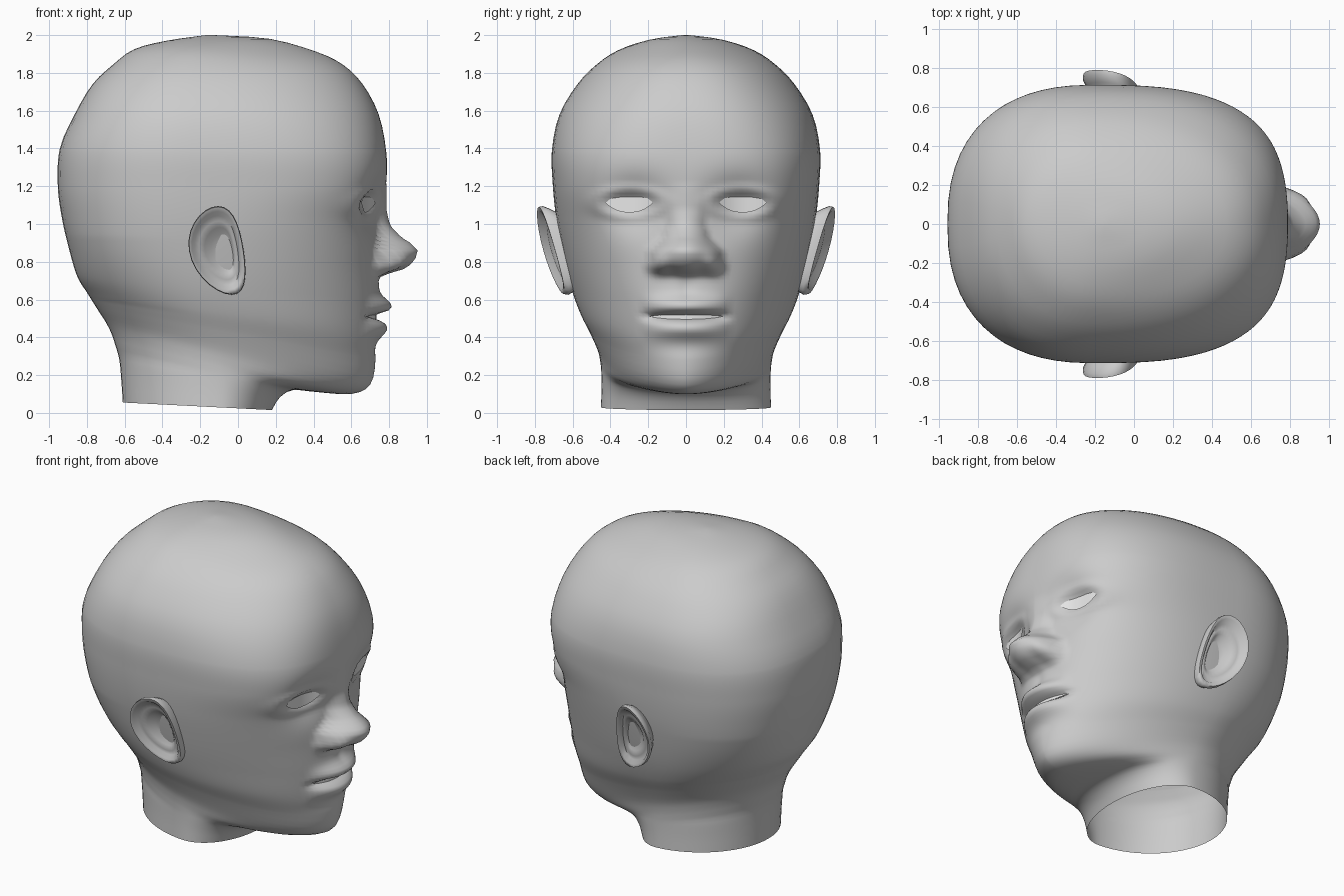
import bpy, bmesh
from math import sin, cos, pi, exp
from mathutils import Vector
from mathutils.bvhtree import BVHTree

if "Cube" in bpy.data.objects:
    bpy.data.objects.remove(bpy.data.objects["Cube"])


def material(name, value):
    m = bpy.data.materials.new(name)
    m.use_nodes = True
    colour = (value, value, value, 1)
    m.diffuse_color = colour
    m.node_tree.nodes["Principled BSDF"].inputs["Base Color"].default_value = colour
    return m


grey = material("clay grey", 0.6)
white = material("eye white", 1.0)


def finish(bm, name, mat, mirror=False):
    """Turn a bmesh into a smooth object, optionally mirrored across the face."""
    bmesh.ops.recalc_face_normals(bm, faces=bm.faces)
    mesh = bpy.data.meshes.new(name)
    bm.to_mesh(mesh)
    bm.free()
    mesh.materials.append(mat)
    obj = bpy.data.objects.new(name, mesh)
    bpy.context.collection.objects.link(obj)
    bpy.ops.object.select_all(action='DESELECT')
    obj.select_set(True)
    bpy.context.view_layer.objects.active = obj
    bpy.ops.object.shade_smooth_by_angle(angle=1.2)
    if mirror:
        mod = obj.modifiers.new("mirror", 'MIRROR')
        mod.use_axis = (False, True, False)
    return obj


def loft(bm, rings):
    """Skin a list of closed rings of points and return the vertex rings."""
    vs = [[bm.verts.new(p) for p in ring] for ring in rings]
    n = len(vs[0])
    for a, b in zip(vs, vs[1:]):
        for i in range(n):
            j = (i + 1) % n
            bm.faces.new((a[i], a[j], b[j], b[i]))
    return vs


def lerp_table(table, z):
    """Piecewise linear lookup in rows of (z, value), from high to low."""
    if z >= table[0][0]:
        return table[0][1]
    for (z0, v0), (z1, v1) in zip(table, table[1:]):
        if z >= z1:
            return v0 + (v1 - v0) * (z0 - z) / (z0 - z1)
    return table[-1][1]


def bump(d, width):
    return exp(-(d / width) ** 2)


# Head rings: front x, front z, back x, back z, half width, front squareness, widest x
ROWS = [
    (-.13, 2, -.17, 2, .02, 2, -.15),
    (.17, 1.98, -.38, 1.97, .2, 2, -.18),
    (.42, 1.91, -.55, 1.925, .36, 2, -.2),
    (.56, 1.84, -.66, 1.845, .475, 2.2, -.2),
    (.66, 1.74, -.77, 1.74, .575, 2.3, -.2),
    (.745, 1.58, -.865, 1.58, .67, 2.5, -.2),
    (.785, 1.38, -.943, 1.4, .71, 2.8, -.2),
    (.785, 1.2, -.954, 1.2, .705, 2.8, -.2),
    (.755, 1, -.93, 1.02, .685, 2.5, -.2),
    (.745, .8, -.89, .85, .65, 2.3, -.2),
    (.75, .6, -.85, .72, .61, 2.1, -.19),
    (.74, .42, -.795, .63, .565, 2, -.17),
    (.73, .28, -.745, .55, .513, 1.85, -.15),
    (.7, .15, -.7, .48, .47, 1.75, -.13),
    (.6, .1, -.67, .42, .455, 1.75, -.12),
    (.42, .11, -.65, .36, .45, 1.85, -.11),
    (.29, .12, -.628, .28, .448, 2, -.1),
    (.22, .08, -.617, .16, .448, 2, -.1),
    (.18, .015, -.61, .055, .45, 2, -.1),
]
NOSE_HEIGHT = [(1.22, 0), (1.08, .022), (.99, .055), (.93, .115), (.9, .165),
               (.86, .205), (.82, .195), (.785, .17), (.755, .12), (.73, .02), (.71, 0)]
NOSE_WIDTH = [(1.22, .1), (1, .1), (.92, .13), (.86, .19), (.78, .205), (.7, .19)]
EYE = Vector((.3, 1.112))
MOUTH_Z = .51


def face_relief(y, z):
    """Forward offset of the face surface for nose, lips and eyes."""
    y = abs(y)
    d = 0
    # nose with wings and nostrils
    u = y / lerp_table(NOSE_WIDTH, z)
    if u < 1:
        d += lerp_table(NOSE_HEIGHT, z) * (1 - u * u) ** .8
    d += .035 * bump(y - .15, .045) * bump(z - .8, .055)
    d -= .015 * bump(y - .075, .035) * bump(z - .755, .025)
    # sockets and eyelids
    d -= .07 * bump(y - .27, .16) * bump(z - 1.1, .14)
    ey = (y - EYE.x) / .125
    ez = (z - EYE.y) / .052
    q = (ey * ey + ez * ez) ** .5
    d += .016 * bump(q - 1.4, .45) - .012 * bump(q, .8)
    # lips, parting, groove under the nose and fold above the chin
    across = max(0, 1 - (y / .235) ** 2)
    lips = .065 * bump(z - .565, .05) + .048 * bump(z - .445, .05)
    d += across * lips - across ** .7 * .07 * bump(z - MOUTH_Z, .02)
    d -= .008 * bump(y, .04) * bump(z - .66, .05)
    d -= .01 * bump(y, .2) * bump(z - .34, .05)
    return d


def spline(a, b, c, e, t):
    """Catmull-Rom step between rows b and c."""
    return [q + .5 * t * (r - p + t * (2 * p - 5 * q + 4 * r - s + t * (3 * (q - r) + s - p)))
            for p, q, r, s in zip(a, b, c, e)]


def head_ring(row, columns=96):
    fx, fz, bx, bz, width, square, mid = row
    ring = []
    for i in range(columns):
        t = 2 * i / columns - 1
        angle = pi * abs(t) ** 1.8
        c, s = cos(angle), sin(angle)
        n = square if c > 0 else max(1.95, min(square, 2.4))
        reach = fx - mid if c > 0 else mid - bx
        x = mid + reach * abs(c) ** (2 / n) * (1 if c > 0 else -1)
        y = width * max(s, 0) ** (2 / n) * (1 if t > 0 else -1)
        z = bz + (fz - bz) * (x - bx) / (fx - bx)
        if x > .3 and .25 < z < 1.45:
            x += face_relief(y, z)
        ring.append((x, y, z))
    return ring


# Head and open neck
bm = bmesh.new()
rings = []
for k in range(len(ROWS) - 1):
    steps = 10 if 6 <= k < 12 else 3
    quad = [ROWS[max(0, min(len(ROWS) - 1, k + o))] for o in (-1, 0, 1, 2)]
    rings += [head_ring(spline(*quad, j / steps)) for j in range(steps)]
rings.append(head_ring(ROWS[-1]))
verts = loft(bm, rings)
bm.faces.new(verts[0])
surface = BVHTree.FromBMesh(bm)
finish(bm, "head", grey)


def plate(name, cy, cz, half_width, half_height, lift, mirror):
    """Thin upright almond plate that follows the face sideways."""
    bm = bmesh.new()
    columns = []
    for i in range(17):
        t = i / 8 - 1
        h = half_height * (1 - abs(t) ** 2.4) + .001
        y = cy + t * half_width
        hit = surface.ray_cast(Vector((2, y, cz)), Vector((-1, 0, 0)))[0]
        x = hit.x + lift * (1 - .6 * t * t)
        columns.append([bm.verts.new((x, y, cz + side * h)) for side in (-1, 1)])
    for a, b in zip(columns, columns[1:]):
        bm.faces.new((a[0], b[0], b[1], a[1]))
    return finish(bm, name, white, mirror)


plate("eyes", EYE.x, EYE.y, .125, .05, .019, True)
plate("mouth_gap", 0, MOUTH_Z, .19, .014, .02, False)


# Ears: nested rings running from the root over the rim into the hollow
def ear_ring(scale, offset, slide):
    ring = []
    for i in range(28):
        a = 2 * pi * i / 28
        dz = .235 * sin(a) * scale
        dx = scale * (.145 * cos(a) + .045 * sin(a) ** 2) - .15 * dz + slide
        ring.append((-.115 + dx, .712 + .25 * dz - .22 * dx + offset, .86 + dz))
    return ring


bm = bmesh.new()
EAR = [(.7, -.13, .03), (.93, -.045, .01), (1, -.012, 0), (.98, .012, 0), (.88, .01, 0),
       (.78, -.02, 0), (.66, -.018, .005), (.52, -.03, .015), (.36, -.055, .025),
       (.12, -.058, .03)]
verts = loft(bm, [ear_ring(*r) for r in EAR])
bm.faces.new(verts[-1])
finish(bm, "ears", grey, True)
